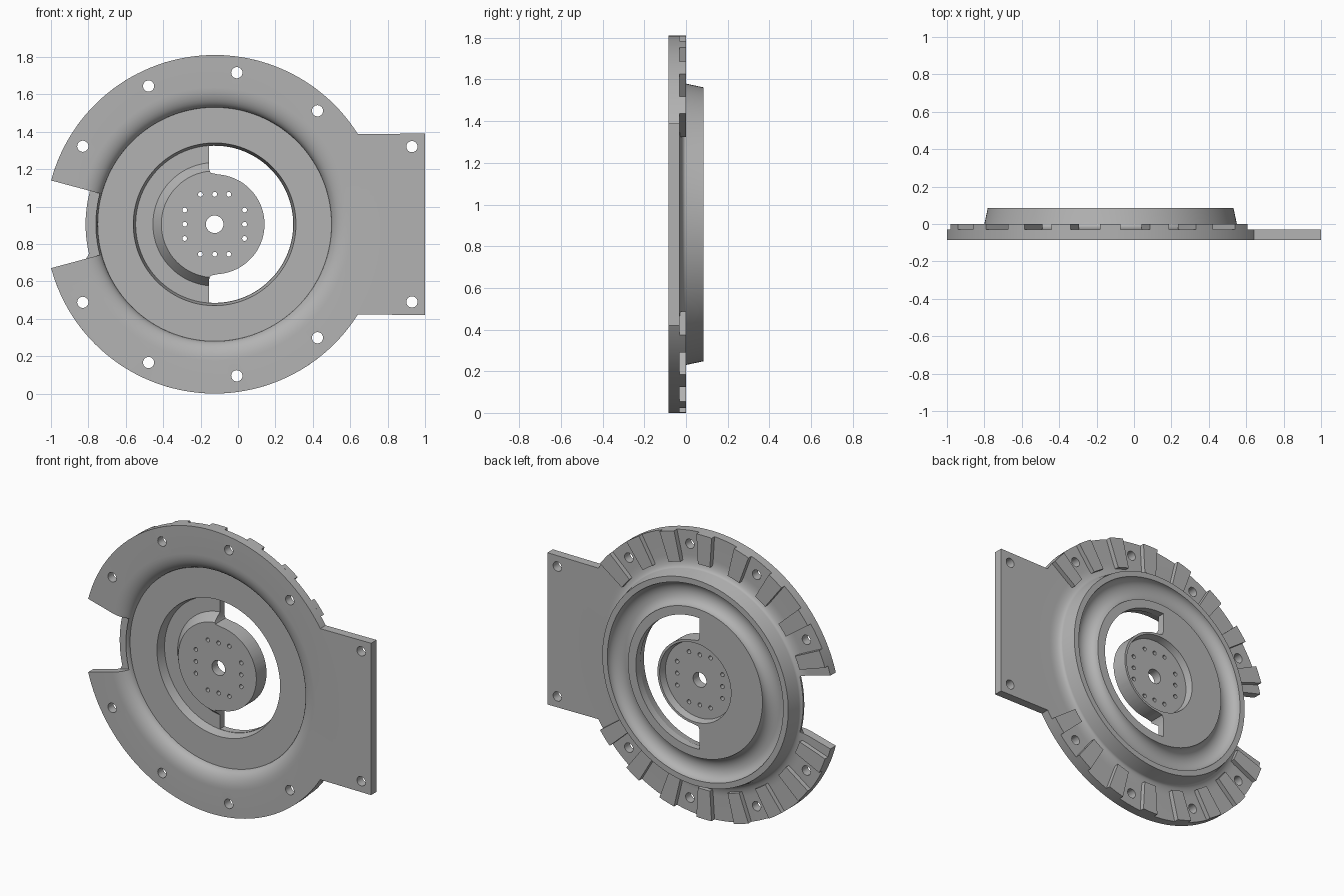
import bpy, bmesh
from math import sin, cos, pi, radians, degrees, acos

cube = bpy.data.objects.get("Cube")
if cube:
    bpy.data.objects.remove(cube)

CX, CZ = -0.125, 0.905      # disc centre
R = 0.905                   # disc radius
FRONT, BACK = -0.085, -0.03  # faces of the flat flange
TOP = 0.085                 # rear face of the raised ring

grey = bpy.data.materials.new("metal grey")
grey.use_nodes = True
colour = (0.45, 0.45, 0.45, 1)
grey.diffuse_color = colour
grey.node_tree.nodes["Principled BSDF"].inputs["Base Color"].default_value = colour


def finish(name, bm):
    bmesh.ops.recalc_face_normals(bm, faces=bm.faces)
    mesh = bpy.data.meshes.new(name)
    bm.to_mesh(mesh)
    bm.free()
    mesh.materials.append(grey)
    ob = bpy.data.objects.new(name, mesh)
    ob.location = (CX, 0, CZ)
    bpy.context.collection.objects.link(ob)
    return ob


def add_prism(bm, pts, y0, y1):
    """Extrude an (x, z) outline from y0 to y1."""
    a = [bm.verts.new((x, y0, z)) for x, z in pts]
    b = [bm.verts.new((x, y1, z)) for x, z in pts]
    bm.faces.new(a)
    bm.faces.new(b[::-1])
    n = len(pts)
    for i in range(n):
        j = (i + 1) % n
        bm.faces.new((a[j], a[i], b[i], b[j]))


def arc(r, a0, a1, n, cx=0, cz=0):
    angles = [radians(a0 + (a1 - a0) * i / n) for i in range(n + 1)]
    return [(cx + r * cos(a), cz + r * sin(a)) for a in angles]


def sector(r0, r1, a0, a1, n):
    return arc(r0, a0, a1, n) + arc(r1, a1, a0, n)


def circle(r, cx, cz, n=24):
    return arc(r, 0, 360, n, cx, cz)[:-1]


def prisms(name, outlines, y0, y1):
    bm = bmesh.new()
    for pts in outlines:
        add_prism(bm, pts, y0, y1)
    return finish(name, bm)


def cut(ob, cutter):
    cutter.hide_render = True
    mod = ob.modifiers.new("cut", 'BOOLEAN')
    mod.operation = 'DIFFERENCE'
    mod.solver = 'EXACT'
    mod.object = cutter
    bpy.context.view_layer.objects.active = ob
    bpy.ops.object.modifier_apply(modifier=mod.name)
    bpy.data.objects.remove(cutter)


def quarter(n=8):
    return [i * pi / 2 / n for i in range(n + 1)]


# Turned body: hub, web, dished front, grooved rear ring and flange
FACE = -0.018
profile = [(0, FACE), (0.285, FACE), (0.33, 0.04), (0.422, 0.04), (0.435, FACE)]
profile += [(0.73 - 0.105 * sin(t), FACE + (FRONT - FACE) * cos(t)) for t in reversed(quarter())]
profile += [(R, FRONT), (R, BACK)]
profile += [(0.75 - 0.075 * sin(t), BACK * cos(t)) for t in quarter()]
profile += [(0.657, TOP)]
profile += [(0.548 + 0.073 * cos(i * pi / 16), TOP - 0.06 * sin(i * pi / 16)) for i in range(17)]
profile += [(0.252, TOP), (0.242, 0.04), (0, 0.04)]

bm = bmesh.new()
verts = [bm.verts.new((r, y, 0)) for r, y in profile]
edges = [bm.edges.new(pair) for pair in zip(verts, verts[1:])]
bmesh.ops.spin(bm, geom=verts + edges, cent=(0, 0, 0), axis=(0, 1, 0),
               angle=2 * pi, steps=144)
bmesh.ops.remove_doubles(bm, verts=bm.verts, dist=0.0002)
body = finish("flanged_disc", bm)

# Half-moon window beside the hub
end = degrees(acos(-0.03 / 0.42))
window = arc(0.42, end, -end, 64)
window += [(-0.03, -0.295), (-0.022, -0.275)]
window += arc(0.267, -86, 86, 48)
window += [(-0.022, 0.275), (-0.03, 0.295)]
cut(body, prisms("window_cutter", [window], -0.2, 0.2))

# Side notch, deeper at the front
cut(body, prisms("notch_cutter", [sector(0.69, 1.1, 165, 195, 12)], -0.2, 0.2))
cut(body, prisms("notch_step_cutter", [sector(0.635, 1.1, 165, 195, 12)], -0.2, BACK))

# Flange bolt holes and hub holes
PITCH = 16.93
holes = [circle(0.047, 0, 0, 32)]
for side in (1, -1):
    for k in range(4):
        a = radians(47.8 + 2 * PITCH * k) * side
        holes.append(circle(0.03, 0.819 * cos(a), 0.819 * sin(a)))
    for offset in (-0.076, 0, 0.076):
        holes.append(circle(0.013, offset, 0.16 * side, 16))
        holes.append(circle(0.013, 0.16 * side, offset, 16))
cut(body, prisms("hole_cutter", holes, -0.2, 0.2))

# Mounting tab
half = 0.485
lim = degrees(acos((R * R - half * half) ** 0.5 / R))
edge = 1 - CX
tab = prisms("mounting_tab", [arc(0.9, -lim, lim, 24) + [(edge, half), (edge, -half)]],
             FRONT, BACK)
cut(tab, prisms("tab_hole_cutter", [circle(0.03, 1.055, s * 0.415) for s in (1, -1)],
                -0.2, 0.2))

# Rear teeth between the bolt holes
teeth = []
for side in (1, -1):
    for k in range(8):
        a = side * (47.8 + PITCH * (k - 0.5))
        teeth.append(sector(0.715, R, a - 3.4, a + 3.4, 4))
teeth_ob = prisms("rear_teeth", teeth, BACK - 0.003, 0)

# Smooth the curved walls, keep edges crisp
bpy.ops.object.select_all(action='DESELECT')
for ob in (body, tab, teeth_ob):
    ob.select_set(True)
bpy.context.view_layer.objects.active = body
bpy.ops.object.shade_smooth_by_angle(angle=radians(28))
